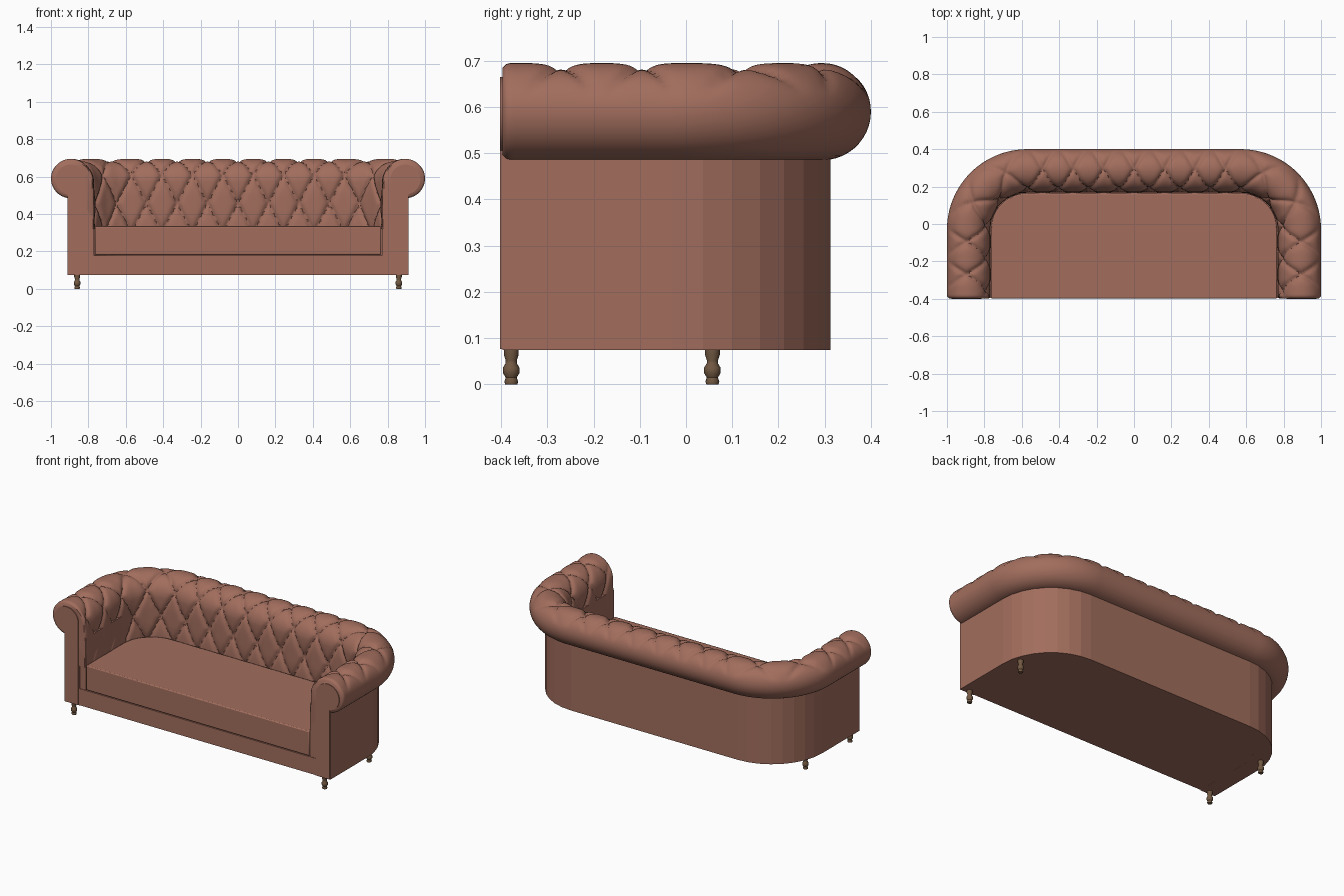
import bpy, bmesh, math
from mathutils import Vector

if "Cube" in bpy.data.objects:
    bpy.data.objects.remove(bpy.data.objects["Cube"])

CX, CY = 0.57, -0.03        # centre of the rear corner curve
FRONT = -0.397


def material(name, rgb):
    m = bpy.data.materials.new(name)
    m.diffuse_color = (*rgb, 1)
    m.use_nodes = True
    m.node_tree.nodes["Principled BSDF"].inputs["Base Color"].default_value = m.diffuse_color
    return m


LEATHER = material("leather", (0.36, 0.155, 0.11))
WOOD = material("wood", (0.17, 0.10, 0.055))


def make(name, verts, faces, mat, angle=30, bevel=0):
    me = bpy.data.meshes.new(name)
    me.from_pydata(verts, [], faces)
    bm = bmesh.new()
    bm.from_mesh(me)
    bmesh.ops.recalc_face_normals(bm, faces=bm.faces)
    bm.to_mesh(me)
    bm.free()
    me.materials.append(mat)
    ob = bpy.data.objects.new(name, me)
    bpy.context.collection.objects.link(ob)
    bpy.ops.object.select_all(action='DESELECT')
    ob.select_set(True)
    bpy.context.view_layer.objects.active = ob
    if angle:
        bpy.ops.object.shade_smooth_by_angle(angle=math.radians(angle))
    if bevel:
        b = ob.modifiers.new("bevel", 'BEVEL')
        b.width, b.segments = bevel, 2
    return ob


def stations(front, arm, corner, back):
    """Origin, outward direction and tuft phase along the U-shaped plan."""
    half = []
    for i in range(arm):
        y = front + (CY - front) * i / arm
        half.append((CX, y, 1, 0, 5.63 + (CY - y) / 0.175))
    for i in range(corner):
        t = i / corner
        a = t * math.pi / 2
        half.append((CX, CY, math.cos(a), math.sin(a), 5.63 - 2.13 * t))
    for i in range(back):
        t = i / back
        half.append((CX * (1 - t), CY, 0, 1, 3.5 * (1 - t)))
    mid = [(0, CY, 0, 1, 0)]
    return half + mid + [(-x, y, -nx, ny, p) for x, y, nx, ny, p in reversed(half)]


def plan_block(name, d, z0, z1, front, bevel=0, corner=8):
    """Solid block with the rounded U outline."""
    st = stations(front, 1, corner, 1)
    ring = [(x + nx * d, y + ny * d) for x, y, nx, ny, p in st]
    n = len(ring)
    verts = [(x, y, z) for z in (z0, z1) for x, y in ring]
    faces = [tuple(range(n)), tuple(range(n, 2 * n))]
    faces += [(i, (i + 1) % n, n + (i + 1) % n, n + i) for i in range(n)]
    return make(name, verts, faces, LEATHER, 0 if not bevel else 30, bevel)


# Base frame and seat cushion
plan_block("base_frame", 0.30, 0.0752, 0.178, FRONT + 0.002)
plan_block("seat_cushion", 0.195, 0.182, 0.335, -0.398, bevel=0.006, corner=12)

# Outer wall of arms and back
st = stations(FRONT, 1, 8, 1)
prof = [(0.342, 0.075), (0.342, 0.52), (0.24, 0.52), (0.24, 0.075)]
verts = [(x + nx * d, y + ny * d, z) for x, y, nx, ny, p in st for d, z in prof]
n = len(st)
faces = [(i * 4 + j, i * 4 + (j + 1) % 4, i * 4 + 4 + (j + 1) % 4, i * 4 + 4 + j)
         for i in range(n - 1) for j in range(4)]
faces += [(0, 1, 2, 3), tuple(range(4 * n - 4, 4 * n))]
make("outer_wall", verts, faces, LEATHER, 0)

# Rolled, tufted upholstery: profile of (distance, height, tuft weight)
RC, RZ, RR = 0.325, 0.59, 0.105
prof = []
for i in range(22):                                   # outer half of the roll
    a = -math.pi / 2 + math.pi * i / 22
    prof.append((RC + RR * math.cos(a), RZ + RR * math.sin(a)))
for i in range(22):                                   # inner shoulder
    a = math.pi / 2 * (1 + i / 22)
    prof.append((RC + 0.125 * math.cos(a), RZ - 0.02 + 0.125 * math.sin(a)))
for i in range(31):                                   # inside face
    prof.append((0.20 - 0.005 * i / 30, 0.57 - 0.25 * i / 30))
arc = [0.0]
for a, b in zip(prof, prof[1:]):
    arc.append(arc[-1] + math.dist(a, b))
top = arc[22]
normals = []
for i in range(len(prof)):
    a, b = prof[max(i - 1, 0)], prof[min(i + 1, len(prof) - 1)]
    normals.append(Vector((b[1] - a[1], a[0] - b[0])).normalized())


def tuft(p, s):
    """Depth of the diamond seams below the padded surface."""
    v = (s - top) / 0.155
    da = abs((p + v / 2) - round(p + v / 2))
    db = abs((p - v / 2) - round(p - v / 2))
    fade = min(1, max(0, (s - top + 0.125) / 0.06))
    m = 2 * min(da, db)
    pillow = (1 - 2 * da) * 0.5 + (1 - 2 * db) * 0.5
    return fade * (0.014 * (1 - m) ** 7 + 0.014 * pillow ** 3)


st = stations(FRONT, 44, 64, 76)
ends = {0: 0.010, 1: 0.002}
verts, faces = [], []
k = len(prof) + 2
for i, (x, y, nx, ny, p) in enumerate(st):
    e = min(i, len(st) - 1 - i)
    inset = ends.get(e, 0)
    for (d, z), nr, s in zip(prof, normals, arc):
        h = inset + tuft(p, s) * min(1, e / 6)
        dd, zz = d - nr.x * h, z - nr.y * h
        verts.append((x + nx * dd, y + ny * dd, zz))
    for d, z in ((0.29, 0.32), (0.29, 0.485)):        # hidden rear side
        verts.append((x + nx * d, y + ny * d, z))
for i in range(len(st) - 1):
    for j in range(k):
        j2 = (j + 1) % k
        faces.append((i * k + j, i * k + j2, (i + 1) * k + j2, (i + 1) * k + j))
faces += [tuple(range(k)), tuple(range((len(st) - 1) * k, len(st) * k))]
make("tufted_back_and_arms", verts, faces, LEATHER, 50)

# Scroll-topped front panels and inner arm strips, mirrored left and right
outline = [(0.91, 0.077)]
for i in range(25):
    a = math.radians(-79 + 259 * i / 24)
    outline.append((0.895 + 0.08 * math.cos(a), 0.585 + 0.08 * math.sin(a)))
outline.append((0.815, 0.077))
strip = [(0.77, 0.17), (0.82, 0.17), (0.82, 0.5), (0.77, 0.5)]
for side, sx in (("right", 1), ("left", -1)):
    for name, ring, y0, y1 in (("arm_front_panel", outline, -0.402, -0.38),
                               ("arm_inner_strip", strip, -0.392, 0.0)):
        n = len(ring)
        verts = [(sx * x, y, z) for y in (y0, y1) for x, z in ring]
        faces = [tuple(range(n)), tuple(range(n, 2 * n))]
        faces += [(i, (i + 1) % n, n + (i + 1) % n, n + i) for i in range(n)]
        make(f"{name}_{side}", verts, faces, LEATHER, 30)

# Turned legs
LEG = [(0.013, 0), (0.015, 0.006), (0.012, 0.015), (0.018, 0.025), (0.018, 0.036),
       (0.012, 0.046), (0.012, 0.052), (0.016, 0.064), (0.016, 0.077)]
SEG = 16
for side, sx in (("right", 1), ("left", -1)):
    for place, y in (("front", -0.378), ("rear", 0.057)):
        verts = [(sx * 0.86 + r * math.cos(2 * math.pi * i / SEG),
                  y + r * math.sin(2 * math.pi * i / SEG), z)
                 for r, z in LEG for i in range(SEG)]
        faces = [(j * SEG + i, j * SEG + (i + 1) % SEG,
                  (j + 1) * SEG + (i + 1) % SEG, (j + 1) * SEG + i)
                 for j in range(len(LEG) - 1) for i in range(SEG)]
        faces += [tuple(range(SEG)), tuple(range(len(verts) - SEG, len(verts)))]
        make(f"{place}_leg_{side}", verts, faces, WOOD, 40)
